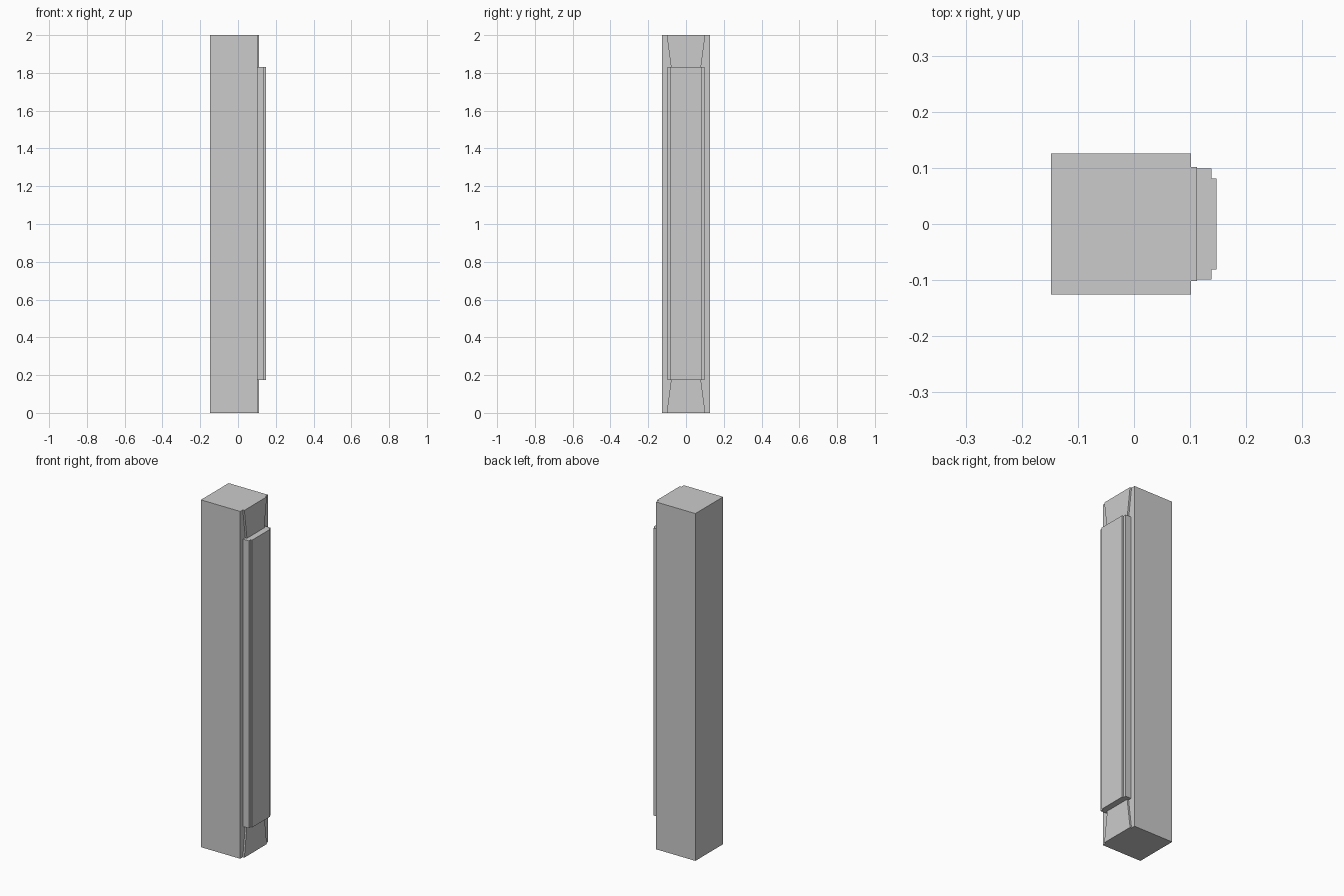
import bpy, bmesh
from mathutils import Vector

if "Cube" in bpy.data.objects:
    bpy.data.objects.remove(bpy.data.objects["Cube"])


def prism(name, outline, offset):
    """Extrude a closed outline along an offset vector."""
    bm = bmesh.new()
    face = bm.faces.new([bm.verts.new(p) for p in outline])
    ext = bmesh.ops.extrude_face_region(bm, geom=[face])
    verts = [g for g in ext["geom"] if isinstance(g, bmesh.types.BMVert)]
    bmesh.ops.translate(bm, verts=verts, vec=Vector(offset))
    bmesh.ops.recalc_face_normals(bm, faces=bm.faces)
    mesh = bpy.data.meshes.new(name)
    bm.to_mesh(mesh)
    bm.free()
    obj = bpy.data.objects.new(name, mesh)
    bpy.context.collection.objects.link(obj)
    return obj


HEIGHT = 2.0
FACE_X = 0.102          # side of the post that carries the trim
LOW, HIGH = 0.175, 1.83  # ends of the raised panel

# Square post
prism("post", [(-0.148, -0.126, 0), (FACE_X, -0.126, 0),
               (FACE_X, 0.126, 0), (-0.148, 0.126, 0)], (0, 0, HEIGHT))

# Thin backing plate, flared at both ends and narrow behind the panel
half = [(0.102, 0), (0.079, LOW), (0.079, HIGH), (0.102, HEIGHT)]
plate = [(FACE_X, y, z) for y, z in half]
plate += [(FACE_X, -y, z) for y, z in reversed(half)]
prism("flared_plate", plate, (0.01, 0, 0))

# Raised panel with stepped long edges
step = [(FACE_X, 0.099), (0.138, 0.099), (0.138, 0.081), (0.147, 0.081)]
panel = [(x, y, LOW) for x, y in step]
panel += [(x, -y, LOW) for x, y in reversed(step)]
prism("stepped_panel", panel, (0, 0, HIGH - LOW))
